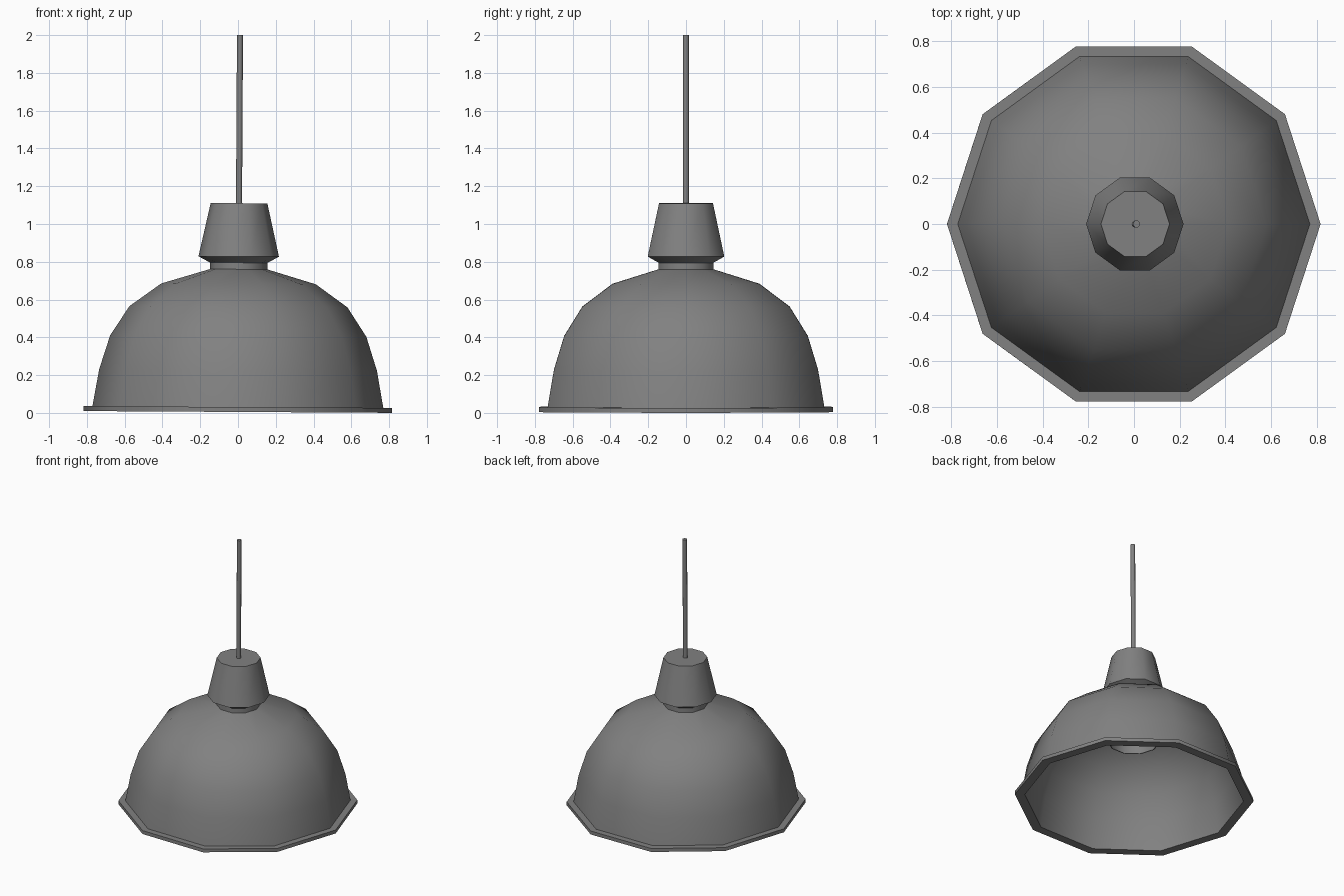
import bpy, bmesh, math
from mathutils import Matrix

if "Cube" in bpy.data.objects:
    bpy.data.objects.remove(bpy.data.objects["Cube"])

SIDES = 10
# The whole lamp hangs very slightly off plumb
TILT = Matrix.Translation((-0.001, 0, 0)) @ Matrix.Rotation(math.radians(0.33), 4, 'Y')

dark_grey = bpy.data.materials.new("dark_grey")
dark_grey.diffuse_color = (0.22, 0.22, 0.22, 1)
dark_grey.use_nodes = True
dark_grey.node_tree.nodes["Principled BSDF"].inputs["Base Color"].default_value = dark_grey.diffuse_color


def lathe(name, profile, closed=False, caps=False):
    """Revolve an (r, z) profile around z."""
    bm = bmesh.new()
    rings = []
    for r, z in profile:
        rings.append([bm.verts.new((r * math.cos(2 * math.pi * i / SIDES),
                                    r * math.sin(2 * math.pi * i / SIDES), z))
                      for i in range(SIDES)])
    pairs = list(zip(rings, rings[1:]))
    if closed:
        pairs.append((rings[-1], rings[0]))
    for a, b in pairs:
        for i in range(SIDES):
            j = (i + 1) % SIDES
            bm.faces.new((a[i], a[j], b[j], b[i]))
    if caps:
        bm.faces.new(rings[0])
        bm.faces.new(rings[-1])
    bmesh.ops.recalc_face_normals(bm, faces=bm.faces)
    bm.transform(TILT)
    mesh = bpy.data.meshes.new(name)
    bm.to_mesh(mesh)
    bm.free()
    mesh.materials.append(dark_grey)
    obj = bpy.data.objects.new(name, mesh)
    bpy.context.collection.objects.link(obj)
    bpy.ops.object.select_all(action='DESELECT')
    obj.select_set(True)
    bpy.context.view_layer.objects.active = obj
    bpy.ops.object.shade_smooth_by_angle(angle=math.radians(42))
    return obj


# Hollow dome with a flat flange around the opening
outer = [(0.817, 0.005), (0.817, 0.031), (0.77, 0.031), (0.735, 0.228),
         (0.678, 0.407), (0.577, 0.562), (0.409, 0.683), (0.13, 0.767)]
inner = [(0.125, 0.747), (0.398, 0.664), (0.562, 0.548), (0.66, 0.398),
         (0.716, 0.223), (0.748, 0.031), (0.75, 0.005)]
lathe("shade", outer + inner, closed=True)

# Neck and tapered cap on top of the dome
lathe("cap", [(0.152, 0.74), (0.152, 0.795), (0.213, 0.828), (0.15, 1.11)], caps=True)

# Open socket hanging inside the dome
lathe("socket", [(0.15, 0.75), (0.18, 0.45), (0.174, 0.45), (0.144, 0.745)], closed=True)

# Hanging cord
lathe("cord", [(0.016, 1.09), (0.016, 2.0)], caps=True)
